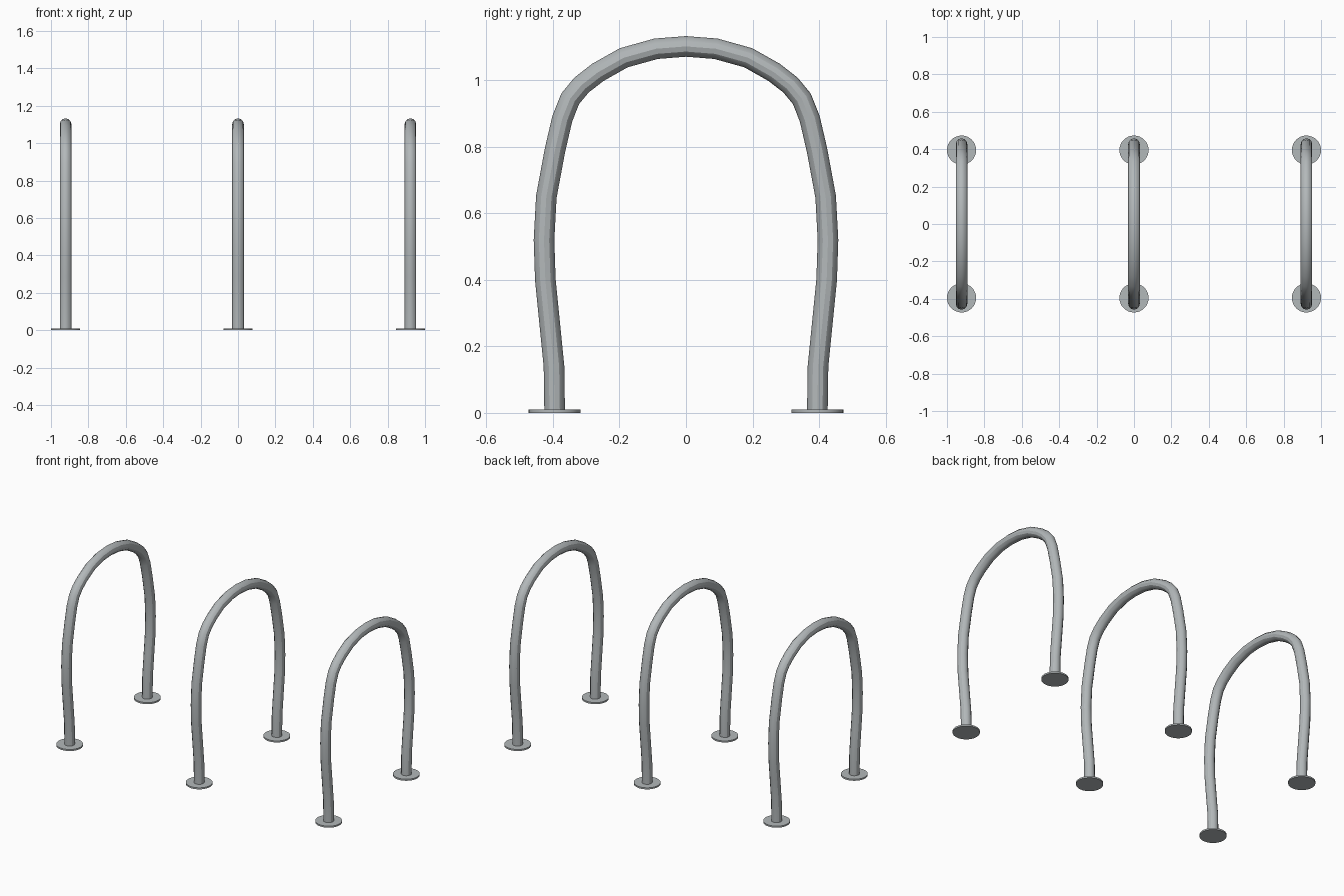
import bpy

if "Cube" in bpy.data.objects:
    bpy.data.objects.remove(bpy.data.objects["Cube"])

SPACING = 0.922      # distance between hoops
FOOT_Y = 0.395       # foot centre
PLATE_R, PLATE_H = 0.078, 0.01
TUBE_R = 0.031

# One galvanised steel colour for everything
steel = bpy.data.materials.new("galvanised_steel")
steel.use_nodes = True
steel.diffuse_color = (0.45, 0.48, 0.49, 1)
steel.node_tree.nodes["Principled BSDF"].inputs["Base Color"].default_value = steel.diffuse_color

# Half of the hoop centreline (y, z), from foot to crown
half = [(FOOT_Y, 0.003), (0.397, 0.14), (0.412, 0.29), (0.423, 0.40),
        (0.427, 0.52), (0.42, 0.65), (0.394, 0.79), (0.372, 0.885),
        (0.348, 0.945), (0.314, 0.986), (0.265, 1.024), (0.187, 1.068),
        (0.09, 1.095)]
path = half + [(0, 1.102)] + [(-y, z) for y, z in reversed(half)]


def smooth(obj):
    bpy.ops.object.select_all(action='DESELECT')
    obj.select_set(True)
    bpy.context.view_layer.objects.active = obj
    bpy.ops.object.shade_smooth_by_angle()


def make_hoop(name, x):
    """Bent tube swept along the centreline."""
    curve = bpy.data.curves.new(name, 'CURVE')
    curve.dimensions = '3D'
    curve.bevel_depth = TUBE_R
    curve.bevel_resolution = 4
    curve.use_fill_caps = True
    spline = curve.splines.new('POLY')
    spline.points.add(len(path) - 1)
    for point, (y, z) in zip(spline.points, path):
        point.co = (0, y, z, 1)
    curve.materials.append(steel)
    obj = bpy.data.objects.new(name, curve)
    obj.location.x = x
    bpy.context.collection.objects.link(obj)
    bpy.ops.object.select_all(action='DESELECT')
    obj.select_set(True)
    bpy.context.view_layer.objects.active = obj
    bpy.ops.object.convert(target='MESH')
    smooth(bpy.context.object)


def make_plate(name, x, y):
    """Round floor flange."""
    bpy.ops.mesh.primitive_cylinder_add(vertices=32, radius=PLATE_R, depth=PLATE_H,
                                        location=(x, y, PLATE_H / 2))
    obj = bpy.context.object
    obj.name = name
    obj.data.materials.append(steel)
    smooth(obj)


# Three hoops in a row, each on two flanges
for side, x in (("right", -SPACING), ("middle", 0), ("left", SPACING)):
    make_hoop(side + "_hoop", x)
    make_plate(side + "_front_plate", x, -FOOT_Y)
    make_plate(side + "_back_plate", x, FOOT_Y)
